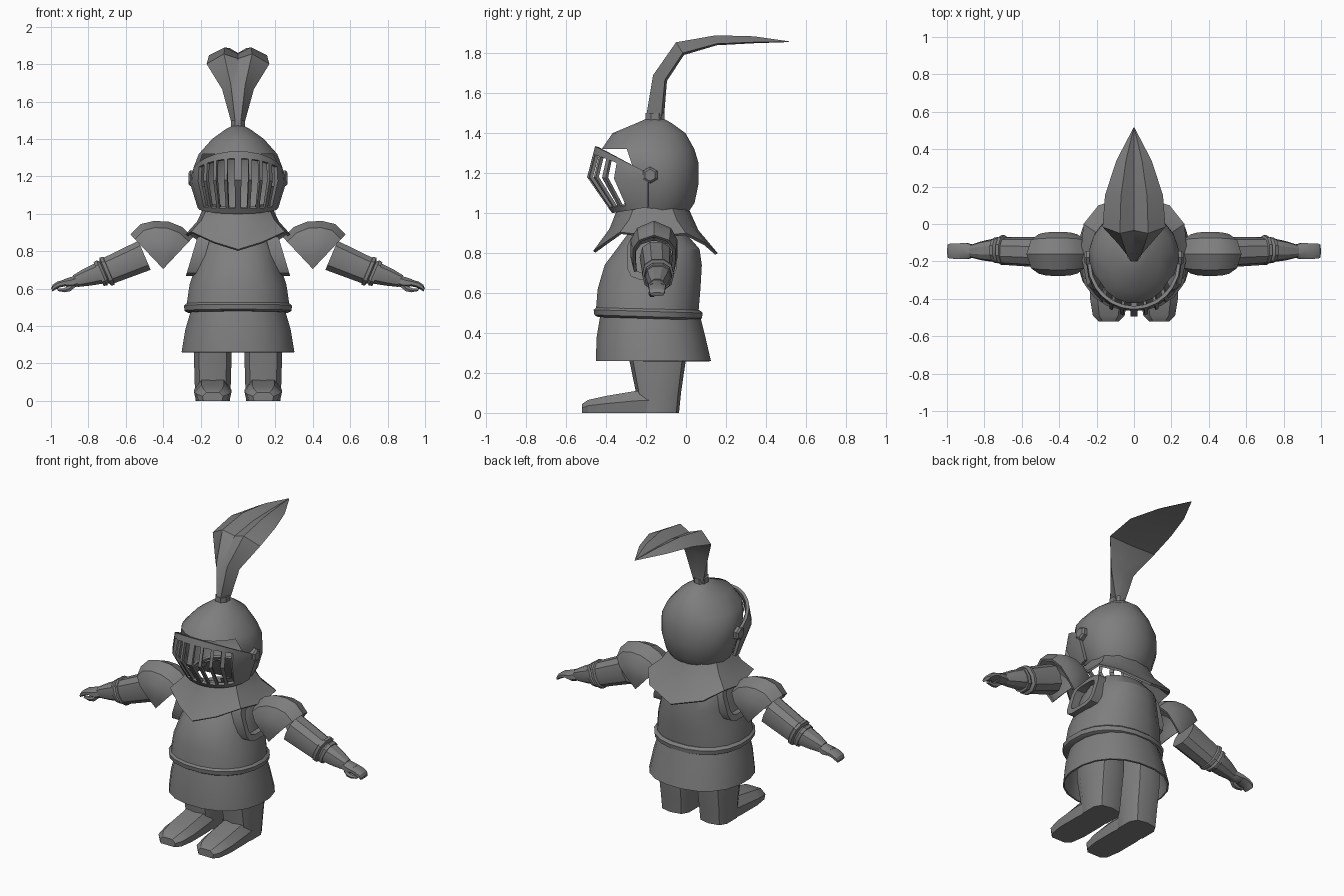
import bpy, bmesh
from math import sin, cos, pi, radians, copysign
from mathutils import Vector

if "Cube" in bpy.data.objects:
    bpy.data.objects.remove(bpy.data.objects["Cube"])

steel = bpy.data.materials.new("steel_grey")
steel.use_nodes = True
steel.diffuse_color = (0.21, 0.21, 0.21, 1)
steel.node_tree.nodes["Principled BSDF"].inputs["Base Color"].default_value = (0.21, 0.21, 0.21, 1)


def build(name, verts, faces, thick=0, mirror=False, angle=32, merge_centre=False):
    """Make an object, thicken and mirror it, then smooth it."""
    bm = bmesh.new()
    vs = [bm.verts.new(v) for v in verts]
    for f in faces:
        bm.faces.new([vs[i] for i in f])
    bmesh.ops.remove_doubles(bm, verts=bm.verts, dist=0.0005)
    bmesh.ops.delete(bm, geom=[v for v in bm.verts if not v.link_faces], context='VERTS')
    bmesh.ops.recalc_face_normals(bm, faces=bm.faces)
    mesh = bpy.data.meshes.new(name)
    bm.to_mesh(mesh)
    bm.free()
    mesh.materials.append(steel)
    ob = bpy.data.objects.new(name, mesh)
    bpy.context.collection.objects.link(ob)
    bpy.ops.object.select_all(action='DESELECT')
    bpy.context.view_layer.objects.active = ob
    ob.select_set(True)
    mods = []
    if mirror:
        m = ob.modifiers.new("mirror", 'MIRROR')
        m.use_clip = merge_centre
        m.use_mirror_merge = merge_centre
        mods.append(m.name)
    if thick:
        m = ob.modifiers.new("shell", 'SOLIDIFY')
        m.thickness = thick
        mods.append(m.name)
    for m in mods:
        bpy.ops.object.modifier_apply(modifier=m)
    bpy.ops.object.shade_smooth_by_angle(angle=radians(angle))
    return ob


def loft(name, rings, caps=(True, True), closed=True, skip=None, **kw):
    """Skin a list of equal rings; skip(row, column) leaves a hole."""
    n = len(rings[0])
    verts = [p for r in rings for p in r]
    faces = []
    for i in range(len(rings) - 1):
        for j in range(n if closed else n - 1):
            if skip and skip(i, j):
                continue
            k = (j + 1) % n
            faces.append((i * n + j, i * n + k, (i + 1) * n + k, (i + 1) * n + j))
    if closed and caps[0]:
        faces.append(tuple(range(n)))
    if closed and caps[1]:
        faces.append(tuple(range(len(verts) - n, len(verts))))
    return build(name, verts, faces, **kw)


def oval(n, a, b, p=1.0):
    """Points of a superellipse, p below 1 is squarer."""
    out = []
    for i in range(n):
        c, s = cos(2 * pi * (i + 0.5) / n), sin(2 * pi * (i + 0.5) / n)
        out.append((a * copysign(abs(c) ** p, c), b * copysign(abs(s) ** p, s)))
    return out


def level(z, rx, front, back, n=20, p=0.9, cx=0, tilt=0):
    """Horizontal ring between a front and a back y."""
    cy, ry = (front + back) / 2, (back - front) / 2
    return [(cx + a, cy + b, z - tilt * b) for a, b in oval(n, rx, ry, p)]


def tube(name, stations, n=10, p=0.85, **kw):
    """Arm piece from (x, z, y, radius, y radius) stations across the arm axis."""
    rings = [[(x + 0.39 * a, y + b, z + 0.92 * a) for a, b in oval(n, r, ry, p)]
             for x, z, y, r, ry in stations]
    loft(name, rings, mirror=True, **kw)


# Legs and boots
loft("legs", [level(z, rx, f, b, 10, 0.65, 0.135) for z, rx, f, b in
              [(0, 0.095, -0.25, -0.035), (0.1, 0.1, -0.25, -0.025),
               (0.27, 0.105, -0.285, 0), (0.45, 0.1, -0.29, 0.005)]], mirror=True)
boot = [(-0.52, 0.055, 0.045), (-0.49, 0.085, 0.065), (-0.4, 0.1, 0.085),
        (-0.25, 0.1, 0.11), (-0.12, 0.09, 0.12)]
loft("boots", [[(0.135 + w * a, y, h * b) for a, b in
                [(-0.9, 0), (-1, 0.55), (-0.6, 1), (0.6, 1), (1, 0.55), (0.9, 0)]]
               for y, w, h in boot], mirror=True)

# Skirt, belt and breastplate
loft("skirt", [level(z, rx, f, b) for z, rx, f, b in
               [(0.26, 0.305, -0.455, 0.128), (0.38, 0.285, -0.45, 0.1), (0.5, 0.25, -0.43, 0.07)]],
     caps=(False, False), thick=0.01)
loft("belt", [level(z, r, -0.185 - r * 0.96, -0.185 + r * 0.93, tilt=0.03) for z, r in
              [(0.472, 0.27), (0.482, 0.288), (0.508, 0.292), (0.522, 0.275)]])
loft("breastplate", [level(z, rx, f, b) for z, rx, f, b in
                     [(0.5, 0.28, -0.455, 0.065), (0.62, 0.262, -0.445, 0.075), (0.74, 0.222, -0.41, 0.082),
                      (0.82, 0.208, -0.35, 0.07), (0.9, 0.16, -0.29, 0)]])
frame = [(-0.05, 1), (0.02, 1), (0.02, 0.72), (-0.05, 0.72)]
loft("armhole_frames", [[(0.225 + dx - 0.3 * b, -0.17 + a, 0.78 + b)
                         for a, b in oval(12, 0.125 * s, 0.115 * s, 0.5)] for dx, s in frame],
     caps=(False, False), mirror=True)

# Flared collar with points at the front and back
hem = [(0, -0.465, 0.81), (0.13, -0.41, 0.85), (0.25, -0.33, 0.905), (0.285, -0.16, 0.885),
       (0.27, 0, 0.9), (0.19, 0.1, 0.85), (0, 0.158, 0.8)]
neck = [(0, -0.34, 1.03), (0.1, -0.32, 1.03), (0.165, -0.26, 1.03), (0.185, -0.16, 1.03),
        (0.165, -0.07, 1.03), (0.1, -0.01, 1.03), (0, 0.01, 1.03)]
middle = [(a[0] * 0.65 + b[0] * 0.35, a[1] * 0.65 + b[1] * 0.35, (a[2] + b[2]) / 2)
          for a, b in zip(neck, hem)]
loft("collar", [hem, middle, neck], closed=False, thick=0.014, mirror=True, merge_centre=True)

# Helmet with an open face
helm = [level(z, rx, f, b, 20, 1) for z, rx, f, b in
        [(1, 0.175, -0.3, 0.01), (1.05, 0.205, -0.33, 0.045), (1.15, 0.236, -0.36, 0.066),
         (1.25, 0.24, -0.4, 0.066), (1.32, 0.212, -0.425, 0.045), (1.4, 0.14, -0.37, 0),
         (1.45, 0.07, -0.25, -0.07), (1.472, 0.03, -0.2, -0.11)]]
loft("helmet", helm, caps=(False, True),
     skip=lambda i, j: i < 4 and (helm[i][j][1] + helm[i][(j + 1) % 20][1]) / 2 < -0.27)

# Barred visor: slots are the odd columns between bars
cols = [0, 4, 13, 17, 27, 31, 41, 46, 56, 72, 90]


def visor_row(t):
    row = []
    for deg in cols:
        s, c = sin(radians(deg)), cos(radians(deg))
        top = Vector((0.25 * s, -0.2 - 0.255 * c, 1.205 + 0.13 * c))
        mid = Vector((0.257 * s, -0.19 - 0.305 * c, 1.165 + 0.015 * c))
        low = Vector((0.215 * s, -0.19 - 0.18 * c, 1.03 - 0.03 * c))
        row.append(top.lerp(mid, t) if t < 1 else mid.lerp(low, t - 1))
    return row


loft("visor", [visor_row(t) for t in (0, 0.25, 1, 1.85, 2)], closed=False, thick=0.018,
     mirror=True, merge_centre=True, skip=lambda i, j: i in (1, 2) and j in (1, 3, 5, 7))
loft("visor_pivots", [[(x, -0.18 + a, 1.19 + b) for a, b in oval(6, r, r)]
                      for x, r in [(0.22, 0.042), (0.255, 0.042), (0.265, 0.03)]], mirror=True)

# Plume: ridge path as (y, z, half width, valley depth, keel depth)
loft("plume_socket", [level(z, 0.04, -0.205, -0.105, 8) for z in (1.455, 1.5)])
path = [(-0.2, 1.48, 0.03, 0, 0.09), (-0.165, 1.69, 0.085, 0.01, 0.075),
        (-0.05, 1.855, 0.168, 0.03, 0.075), (0.15, 1.89, 0.155, 0.035, 0.05),
        (0.34, 1.885, 0.095, 0.025, 0.035), (0.515, 1.86, 0.003, 0.001, 0.004)]
rings = []
for i, (y, z, w, v, d) in enumerate(path):
    a, b = path[max(i - 1, 0)], path[min(i + 1, len(path) - 1)]
    t = Vector((0, b[0] - a[0], b[1] - a[1])).normalized()
    inward = Vector((0, t.z, -t.y))
    section = [(-1, d * 0.85), (-0.45, 0), (0, v), (0.45, 0), (1, d * 0.85), (0, d)]
    rings.append([Vector((w * sx, y, z)) + inward * dep for sx, dep in section])
loft("plume", rings)

# Shoulder guards: arches that meet in a tip at the front and back
crest = [(0.24, 0.875), (0.3, 0.93), (0.37, 0.958), (0.45, 0.962), (0.52, 0.945), (0.575, 0.89)]
bulge = [0.88, 0.97, 1, 1, 0.97, 0.9]
arch = [(0, 0.1), (0.3, 0.118), (0.62, 0.118), (0.86, 0.085), (1, 0)]
arch = [(k, -y) for k, y in arch] + [(k, y) for k, y in reversed(arch[:-1])]
loft("shoulder_guards", [[(0.4 + (x - 0.4) * k, -0.16 + y * (b if k else 1), 0.705 + (z - 0.705) * k)
                          for (x, z), b in zip(crest, bulge)] for k, y in arch],
     closed=False, thick=0.015, mirror=True)

# Arms
tube("upper_arms", [(0.5, 0.778, -0.15, 0.088, 0.082), (0.69, 0.697, -0.145, 0.077, 0.074)])
tube("elbow_bands", [(0.685, 0.698, -0.14, 0.07, 0.07), (0.692, 0.696, -0.14, 0.085, 0.08),
                     (0.708, 0.69, -0.14, 0.085, 0.08), (0.715, 0.687, -0.14, 0.065, 0.062),
                     (0.728, 0.684, -0.14, 0.076, 0.07), (0.745, 0.678, -0.14, 0.072, 0.068)])
tube("forearms", [(0.74, 0.682, -0.14, 0.062, 0.064), (0.81, 0.66, -0.143, 0.05, 0.052),
                  (0.87, 0.64, -0.145, 0.035, 0.035)])
tube("palms", [(0.85, 0.645, -0.145, 0.03, 0.032), (0.89, 0.632, -0.145, 0.032, 0.045),
               (0.925, 0.628, -0.145, 0.024, 0.046)], n=8)
tube("fingers", [(0.91, 0.634, -0.145, 0.02, 0.045), (0.96, 0.622, -0.145, 0.018, 0.044),
                 (0.985, 0.607, -0.145, 0.016, 0.042), (0.995, 0.593, -0.145, 0.01, 0.036)], n=8)
tube("thumbs", [(0.875, 0.625, -0.16, 0.018, 0.02), (0.9, 0.6, -0.17, 0.016, 0.018),
                (0.93, 0.591, -0.17, 0.013, 0.016), (0.965, 0.594, -0.17, 0.009, 0.012)], n=6)
